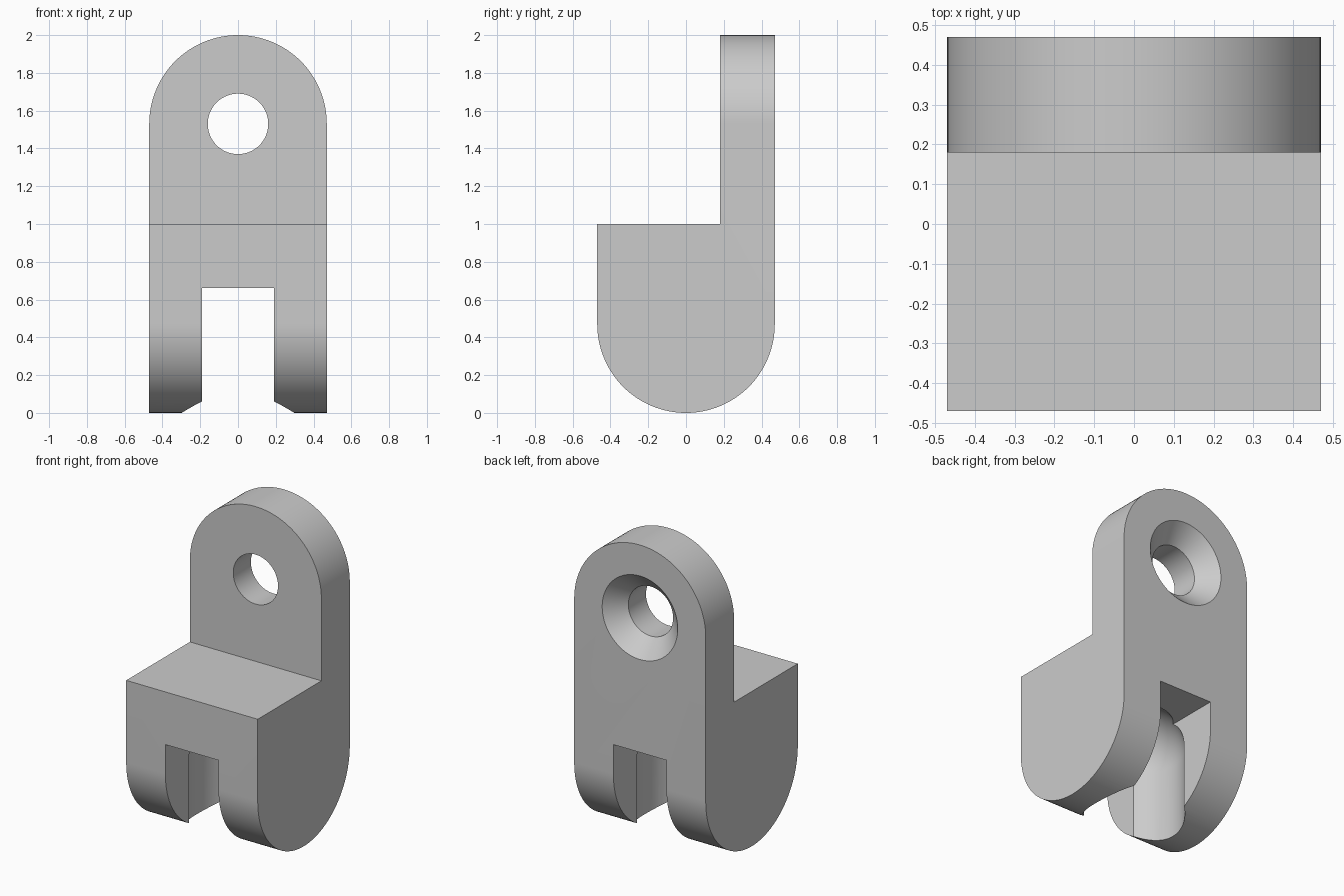
import bpy, bmesh
from math import pi, cos, sin, radians
from mathutils import Matrix

cube = bpy.data.objects.get("Cube")
if cube:
    bpy.data.objects.remove(cube, do_unlink=True)

HALF = 0.47      # half width and half depth of the block
EYE_Z = 1.53     # centre height of the mounting hole
SEG = 96

grey = bpy.data.materials.new("light grey")
grey.use_nodes = True
colour = (0.6, 0.6, 0.6, 1)
grey.diffuse_color = colour
grey.node_tree.nodes["Principled BSDF"].inputs["Base Color"].default_value = colour


def finish(name, bm):
    bmesh.ops.recalc_face_normals(bm, faces=bm.faces)
    mesh = bpy.data.meshes.new(name)
    bm.to_mesh(mesh)
    bm.free()
    mesh.materials.append(grey)
    obj = bpy.data.objects.new(name, mesh)
    bpy.context.collection.objects.link(obj)
    return obj


def prism(name, points, axis, half):
    """Extrude a (horizontal, z) outline symmetrically along x or y."""
    bm = bmesh.new()
    place = (lambda h, z: (-half, h, z)) if axis == "x" else (lambda h, z: (h, -half, z))
    face = bm.faces.new([bm.verts.new(place(h, z)) for h, z in points])
    out = bmesh.ops.extrude_face_region(bm, geom=[face])
    verts = [v for v in out["geom"] if isinstance(v, bmesh.types.BMVert)]
    bmesh.ops.translate(bm, verts=verts, vec=(2 * half, 0, 0) if axis == "x" else (0, 2 * half, 0))
    return finish(name, bm)


def lathe(name, profile, matrix):
    """Revolve a (radius, height) profile around z, then place it."""
    bm = bmesh.new()
    verts = [bm.verts.new((r, 0, h)) for r, h in profile]
    edges = [bm.edges.new(pair) for pair in zip(verts, verts[1:])]
    bmesh.ops.spin(bm, geom=verts + edges, axis=(0, 0, 1), cent=(0, 0, 0),
                   angle=2 * pi, steps=SEG, use_duplicate=False)
    bmesh.ops.remove_doubles(bm, verts=bm.verts, dist=1e-5)
    bmesh.ops.transform(bm, matrix=matrix, verts=bm.verts)
    return finish(name, bm)


def arc(radius, cz, start, end, steps):
    angles = [radians(start + (end - start) * i / steps) for i in range(steps + 1)]
    return [(radius * cos(a), cz + radius * sin(a)) for a in angles]


def combine(target, tool, operation):
    mod = target.modifiers.new(tool.name, "BOOLEAN")
    mod.operation, mod.solver, mod.object = operation, "EXACT", tool
    bpy.context.view_layer.objects.active = target
    bpy.ops.object.modifier_apply(modifier=mod.name)
    bpy.data.objects.remove(tool, do_unlink=True)


# Side outline: round bottom, shelf at the front, tall plate at the back
side = arc(HALF, HALF, 180, 360, 64) + [(HALF, 2.2), (0.18, 2.2), (0.18, 1), (-HALF, 1)]
bracket = prism("hinge_bracket", side, "x", 0.7)

# Front outline: straight sides with a round top
front = arc(HALF, EYE_Z, 0, 180, 64) + [(-HALF, -0.2), (HALF, -0.2)]
combine(bracket, prism("front_outline", front, "y", 0.8), "INTERSECT")

# Slot between the two cheeks
slot = [(-0.19, -0.3), (0.19, -0.3), (0.19, 0.66), (-0.19, 0.66)]
combine(bracket, prism("slot", slot, "y", 0.9), "DIFFERENCE")

# Domed round pocket rising from below
POCKET = 0.298
dome = arc(POCKET, HALF, 0, 90, 24)[:-1] + [(0, HALF + POCKET)]
pocket = [(0, -0.3), (POCKET, -0.3)] + dome
combine(bracket, lathe("pocket", pocket, Matrix()), "DIFFERENCE")

# Mounting hole, countersunk from the back
flare = 0.1
hole = [(0, 0), (0.16, 0), (0.16, HALF - 0.11), (0.27 + flare, HALF + flare), (0, HALF + flare)]
turn = Matrix.Translation((0, 0, EYE_Z)) @ Matrix.Rotation(-pi / 2, 4, "X")
combine(bracket, lathe("mounting_hole", hole, turn), "DIFFERENCE")

# Smooth curves with crisp edges
bpy.ops.object.select_all(action="DESELECT")
bracket.select_set(True)
bpy.context.view_layer.objects.active = bracket
bpy.ops.object.shade_smooth_by_angle(angle=radians(25))
